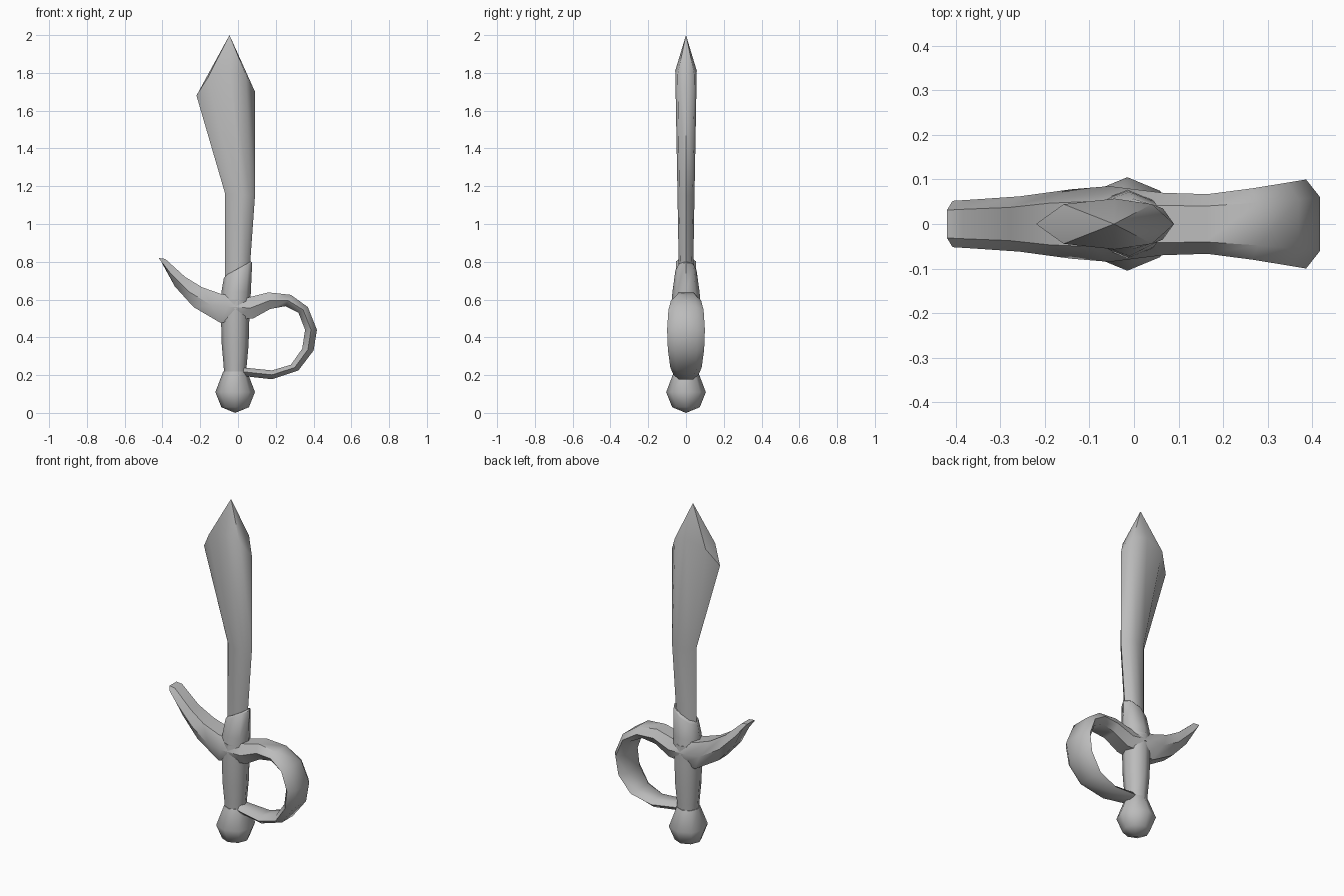
import bpy, bmesh, math

cube = bpy.data.objects.get("Cube")
if cube:
    bpy.data.objects.remove(cube, do_unlink=True)

GREY = (0.5, 0.5, 0.5, 1.0)
mat = bpy.data.materials.new("plain grey")
mat.use_nodes = True
mat.diffuse_color = GREY
mat.node_tree.nodes["Principled BSDF"].inputs["Base Color"].default_value = GREY


def loft(name, rings, start=None, end=None, angle=50):
    """Skin equal-sized rings; close each end with an apex point or a flat cap."""
    bm = bmesh.new()
    loops = [[bm.verts.new(p) for p in ring] for ring in rings]
    n = len(loops[0])
    for a, b in zip(loops, loops[1:]):
        for i in range(n):
            j = (i + 1) % n
            bm.faces.new((a[i], a[j], b[j], b[i]))
    for loop, apex in ((loops[0], start), (loops[-1], end)):
        if apex:
            tip = bm.verts.new(apex)
            for i in range(n):
                bm.faces.new((loop[i], loop[(i + 1) % n], tip))
        else:
            bm.faces.new(loop)
    bmesh.ops.recalc_face_normals(bm, faces=bm.faces)
    mesh = bpy.data.meshes.new(name)
    bm.to_mesh(mesh)
    bm.free()
    mesh.materials.append(mat)
    obj = bpy.data.objects.new(name, mesh)
    bpy.context.collection.objects.link(obj)
    bpy.ops.object.select_all(action='DESELECT')
    obj.select_set(True)
    bpy.context.view_layer.objects.active = obj
    bpy.ops.object.shade_smooth_by_angle(angle=math.radians(angle))
    return obj


def octagon(z, r, cx=-0.015, ry=None, slope=0.0):
    """Eight-sided ring; slope tilts it upwards towards +x."""
    ry = r if ry is None else ry
    ring = []
    for k in range(8):
        a = k * math.pi / 4
        dx = r * math.cos(a)
        ring.append((cx + dx, ry * math.sin(a), z + slope * dx))
    return ring


def lens(xl, zl, xr, zr, depth, rise=0.0):
    """Sharp-edged blade section whose middle may rise above its edges."""
    half = [(0, 0), (0.2, 0.78), (0.57, 1), (0.84, 0.78), (1, 0)]
    outline = half + [(t, -y) for t, y in half[-2:0:-1]]
    return [(xl + (xr - xl) * t, depth * y, zl + (zr - zl) * t + rise * abs(y))
            for t, y in outline]


# Blade: narrow at the hilt, flaring to a broad pointed head
loft("blade", [
    lens(-0.067, 0.60, 0.045, 0.60, 0.035),
    lens(-0.068, 0.80, 0.065, 0.80, 0.039),
    lens(-0.068, 1.16, 0.09, 1.15, 0.045),
    lens(-0.22, 1.68, 0.09, 1.70, 0.057, rise=0.12),
], end=(-0.045, 0, 2.0))

# Collar with slanted top edge
loft("collar", [
    octagon(0.55, 0.079),
    octagon(0.64, 0.078, cx=-0.01, ry=0.072),
    octagon(0.755, 0.075, cx=0.0, ry=0.056, slope=0.55),
    octagon(0.765, 0.066, cx=0.002, ry=0.048, slope=0.55),
])

# Grip, slightly swollen towards the guard
loft("grip", [octagon(0.18, 0.058), octagon(0.25, 0.061), octagon(0.36, 0.071),
              octagon(0.50, 0.075), octagon(0.60, 0.077)])

# Pommel
loft("pommel", [octagon(0.03, 0.073), octagon(0.11, 0.105), octagon(0.22, 0.063)],
     start=(-0.015, 0, 0.0), angle=60)

# Guard and knuckle bow: outer x, z, inner x, z, half width
guard_path = [
    (-0.42, 0.82, -0.395, 0.785, 0.052),
    (-0.385, 0.815, -0.335, 0.67, 0.055),
    (-0.28, 0.72, -0.235, 0.56, 0.062),
    (-0.19, 0.665, -0.09, 0.475, 0.078),
    (-0.09, 0.63, -0.02, 0.495, 0.085),
    (0.05, 0.61, 0.08, 0.50, 0.07),
    (0.16, 0.638, 0.17, 0.55, 0.067),
    (0.28, 0.625, 0.25, 0.565, 0.08),
    (0.37, 0.56, 0.32, 0.53, 0.093),
    (0.418, 0.44, 0.355, 0.44, 0.10),
    (0.40, 0.33, 0.34, 0.34, 0.096),
    (0.32, 0.225, 0.28, 0.255, 0.083),
    (0.18, 0.178, 0.18, 0.225, 0.066),
    (0.03, 0.195, 0.03, 0.24, 0.048),
]
rings = []
for ox, oz, ix, iz, w in guard_path:
    mx, mz, f = (ox + ix) / 2, (oz + iz) / 2, w * 0.6
    rings.append([(ox, -f, oz), (ox, f, oz), (mx, w, mz),
                  (ix, f, iz), (ix, -f, iz), (mx, -w, mz)])
loft("guard", rings)
